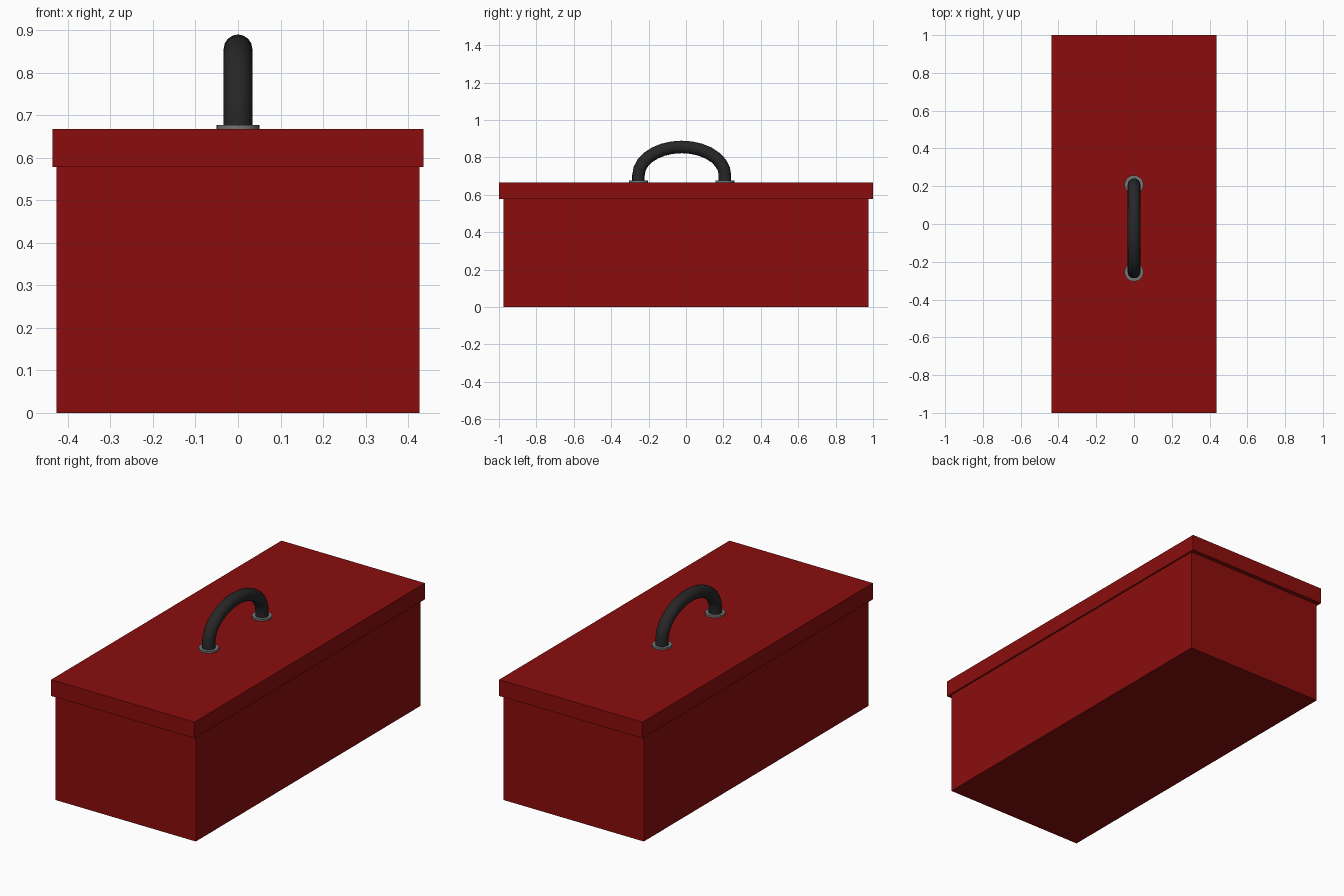
import bpy
from math import pi, cos, sin

if "Cube" in bpy.data.objects:
    bpy.data.objects.remove(bpy.data.objects["Cube"])


def material(name, rgb):
    m = bpy.data.materials.new(name)
    m.diffuse_color = (*rgb, 1)
    m.use_nodes = True
    m.node_tree.nodes["Principled BSDF"].inputs["Base Color"].default_value = m.diffuse_color
    return m


red = material("red_paint", (0.26, 0.004, 0.004))
black = material("black_grip", (0.02, 0.02, 0.02))
steel = material("steel", (0.18, 0.18, 0.18))


def box(name, sx, sy, z0, z1, mat):
    bpy.ops.mesh.primitive_cube_add(size=1, location=(0, 0, (z0 + z1) / 2))
    ob = bpy.context.object
    ob.name = name
    ob.scale = (sx, sy, z1 - z0)
    bpy.ops.object.transform_apply(location=False, rotation=False, scale=True)
    ob.data.materials.append(mat)
    return ob


# Box body and overhanging lid
LID_TOP = 0.667
box("body", 0.854, 1.952, 0.0, 0.578, red)
box("lid", 0.872, 2.0, 0.578, LID_TOP, red)

# Round washers under the handle ends
HANDLE_Y, SPAN = -0.023, 0.231
for side, label in ((-1, "front"), (1, "back")):
    bpy.ops.mesh.primitive_cylinder_add(
        vertices=32, radius=0.05, depth=0.02,
        location=(0, HANDLE_Y + side * SPAN, LID_TOP))
    washer = bpy.context.object
    washer.name = label + "_washer"
    washer.data.materials.append(steel)
    bpy.ops.object.shade_smooth_by_angle()

# Arched handle: straight feet joined by a half ellipse
SEGMENTS, ARCH_Z, RISE = 14, 0.705, 0.151
path = [(-SPAN, LID_TOP - 0.005)]
path += [(-SPAN * cos(pi * i / SEGMENTS), ARCH_Z + RISE * sin(pi * i / SEGMENTS))
         for i in range(SEGMENTS + 1)]
path += [(SPAN, LID_TOP - 0.005)]

curve = bpy.data.curves.new("handle", 'CURVE')
curve.dimensions = '3D'
curve.bevel_depth = 0.0335
curve.bevel_resolution = 6
curve.use_fill_caps = True
spline = curve.splines.new('POLY')
spline.points.add(len(path) - 1)
for p, (y, z) in zip(spline.points, path):
    p.co = (0, HANDLE_Y + y, z, 1)
curve.materials.append(black)
handle = bpy.data.objects.new("handle", curve)
bpy.context.collection.objects.link(handle)
bpy.ops.object.select_all(action='DESELECT')
handle.select_set(True)
bpy.context.view_layer.objects.active = handle
bpy.ops.object.convert(target='MESH')
bpy.ops.object.shade_smooth_by_angle()
